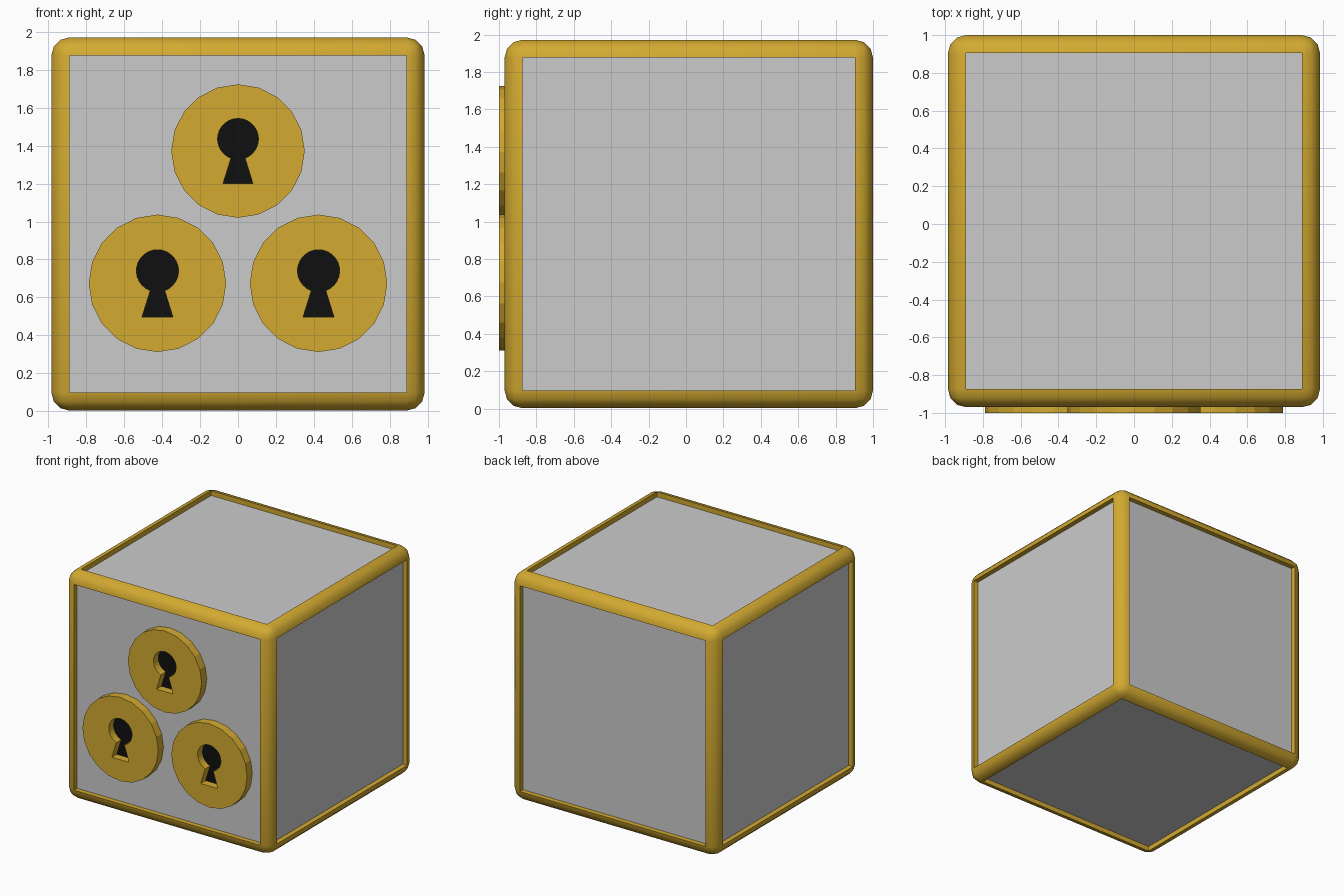
import bpy, bmesh, math
from mathutils import Matrix, Vector

if "Cube" in bpy.data.objects:
    bpy.data.objects.remove(bpy.data.objects["Cube"])

HALF, ROUND, RECESS = 0.985, 0.096, 0.042
CENTRE = Vector((0, 0.015, 0.987))


def material(name, rgb):
    m = bpy.data.materials.new(name)
    m.diffuse_color = (*rgb, 1)
    m.use_nodes = True
    m.node_tree.nodes["Principled BSDF"].inputs["Base Color"].default_value = m.diffuse_color
    return m


gold = material("gold", (0.65, 0.4, 0.03))
black = material("black", (0.005, 0.005, 0.005))


def add_object(name, data, mat=None):
    ob = bpy.data.objects.new(name, data)
    bpy.context.collection.objects.link(ob)
    if mat:
        data.materials.append(mat)
    return ob


def activate(ob):
    bpy.ops.object.select_all(action='DESELECT')
    ob.select_set(True)
    bpy.context.view_layer.objects.active = ob


# Rounded frame: bevelled cube, large faces pushed in and removed
bm = bmesh.new()
bmesh.ops.create_cube(bm, size=2 * HALF)
bmesh.ops.bevel(bm, geom=bm.edges[:], offset=ROUND, segments=3, profile=0.5, affect='EDGES')
bm.normal_update()
big = [f for f in bm.faces if f.calc_area() > 1]
sides = bmesh.ops.extrude_discrete_faces(bm, faces=big)["faces"]
for f in sides:
    f.normal_update()
    bmesh.ops.translate(bm, verts=f.verts[:], vec=-f.normal * RECESS)
bmesh.ops.delete(bm, geom=sides, context='FACES_ONLY')
bmesh.ops.translate(bm, verts=bm.verts[:], vec=CENTRE)
mesh = bpy.data.meshes.new("frame")
bm.to_mesh(mesh)
bm.free()
frame = add_object("frame", mesh, gold)
activate(frame)
bpy.ops.object.shade_smooth_by_angle(angle=math.radians(40))

# Six recessed panels
inner = 2 * (HALF - ROUND)
for name, d in {"front_panel": (0, -1, 0), "back_panel": (0, 1, 0), "left_panel": (-1, 0, 0),
                "right_panel": (1, 0, 0), "top_panel": (0, 0, 1), "bottom_panel": (0, 0, -1)}.items():
    d = Vector(d)
    size = [0.02 if c else inner for c in d]
    bm = bmesh.new()
    bmesh.ops.create_cube(bm, size=1, matrix=Matrix.Translation(CENTRE + d * (HALF - RECESS - 0.01))
                          @ Matrix.Diagonal((*size, 1)))
    mesh = bpy.data.meshes.new(name)
    bm.to_mesh(mesh)
    bm.free()
    add_object(name, mesh)


# Lock plates: flat outlines extruded towards the front
def keyhole(scale):
    r, cz, neck = 0.108, 0.064, math.radians(20)
    n = 24
    pts = []
    for i in range(n + 1):
        a = -math.pi / 2 + neck + (2 * math.pi - 2 * neck) * i / n
        pts.append((r * math.cos(a), cz + r * math.sin(a)))
    pts += [(-0.079, -0.172), (0.079, -0.172)]
    return [(x * scale, z * scale) for x, z in pts]


def slab(name, outlines, pos, y_front, y_back, mat):
    cu = bpy.data.curves.new(name, 'CURVE')
    cu.dimensions = '2D'
    cu.fill_mode = 'BOTH'
    cu.extrude = (y_back - y_front) / 2
    for pts in outlines:
        sp = cu.splines.new('POLY')
        sp.points.add(len(pts) - 1)
        for p, (x, z) in zip(sp.points, pts):
            p.co = (x, z, 0, 1)
        sp.use_cyclic_u = True
        sp.use_smooth = False
    ob = add_object(name, cu, mat)
    ob.location = (pos[0], (y_front + y_back) / 2, pos[1])
    ob.rotation_euler.x = math.pi / 2
    activate(ob)
    bpy.ops.object.convert(target='MESH')
    bpy.ops.object.shade_flat()


panel_y = CENTRE.y - HALF + RECESS
for name, x, z, s in (("upper", 0, 1.372, 1), ("left", -0.425, 0.674, 1.03), ("right", 0.425, 0.674, 1.03)):
    rim = [(0.352 * s * math.cos(i * math.pi / 10), 0.352 * s * math.sin(i * math.pi / 10)) for i in range(20)]
    slab(name + "_lock_plate", [rim, keyhole(s)], (x, z), -1.0, panel_y, gold)
    slab(name + "_keyhole", [keyhole(s)], (x, z), panel_y - 0.006, panel_y, black)
